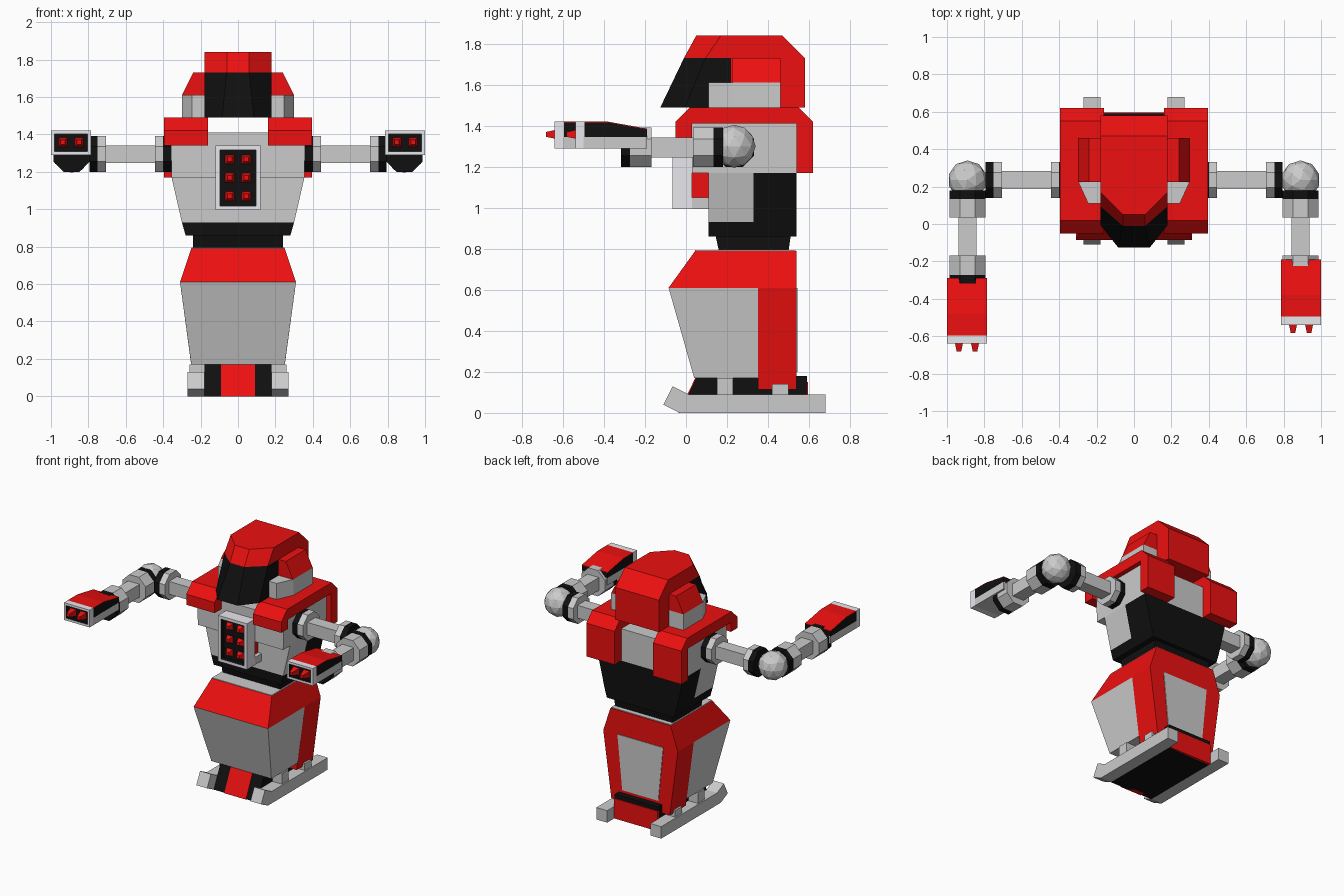
import bpy, bmesh, math
from mathutils import Vector

if "Cube" in bpy.data.objects:
    bpy.data.objects.remove(bpy.data.objects["Cube"])


def paint(name, rgb):
    m = bpy.data.materials.new(name)
    m.diffuse_color = (*rgb, 1)
    m.use_nodes = True
    m.node_tree.nodes["Principled BSDF"].inputs["Base Color"].default_value = m.diffuse_color
    return m


RED = paint("red", (0.85, 0.005, 0.005))
BLACK = paint("black", (0.005, 0.005, 0.005))


def finish(name, bm, mat=None, mirror=False):
    bmesh.ops.recalc_face_normals(bm, faces=bm.faces)
    me = bpy.data.meshes.new(name)
    bm.to_mesh(me)
    bm.free()
    ob = bpy.data.objects.new(name, me)
    bpy.context.collection.objects.link(ob)
    if mat:
        me.materials.append(mat)
    if mirror:
        ob.modifiers.new("mirror", 'MIRROR')
    return ob


def loft(name, rings, mat=None, mirror=False):
    """Skin a stack of equal rings and cap both ends."""
    bm = bmesh.new()
    vs = [[bm.verts.new(p) for p in r] for r in rings]
    n = len(rings[0])
    for a, b in zip(vs, vs[1:]):
        for i in range(n):
            j = (i + 1) % n
            bm.faces.new((a[i], a[j], b[j], b[i]))
    bm.faces.new(vs[0])
    bm.faces.new(vs[-1])
    return finish(name, bm, mat, mirror)


def prism(name, pts, a, b, axis='x', mat=None, mirror=False):
    """Extrude a profile: (y,z) along x, (x,z) along y, or (x,y) along z."""
    place = {'x': lambda p, t: (t, p[0], p[1]),
             'y': lambda p, t: (p[0], t, p[1]),
             'z': lambda p, t: (p[0], p[1], t)}[axis]
    return loft(name, [[place(p, t) for p in pts] for t in (a, b)], mat, mirror)


def rect(x0, x1, y0, y1):
    return [(x0, y0), (x1, y0), (x1, y1), (x0, y1)]


def box(name, x, y, z, mat=None, mirror=False):
    return prism(name, rect(*x, *y), *z, 'z', mat, mirror)


def tapered(name, levels, mat=None):
    """Stack of x-symmetric rectangles: (z, half width, front y, back y)."""
    return loft(name, [[(x, y, z) for x, y in rect(-w, w, f, b)] for z, w, f, b in levels], mat)


def octagon(u, v, r=0.097):
    k = r / math.cos(math.pi / 8)
    return [(u + k * math.cos(math.pi * (i + .5) / 4),
             v + k * math.sin(math.pi * (i + .5) / 4)) for i in range(8)]


def recessed_box(name, x, y, z, rim, depth):
    """Grey box whose front holds a sunken black panel."""
    ob = box(name, x, y, z)
    bm = bmesh.new()
    bm.from_mesh(ob.data)
    bm.faces.ensure_lookup_table()
    front = min(bm.faces, key=lambda f: f.calc_center_median().y)
    walls = []
    bmesh.ops.inset_region(bm, faces=[front], thickness=rim)
    ext = bmesh.ops.extrude_discrete_faces(bm, faces=[front])["faces"][0]
    bmesh.ops.translate(bm, verts=ext.verts, vec=(0, depth, 0))
    walls = {f for e in ext.edges for f in e.link_faces}
    ob.data.materials.append(paint("grey", (0.8, 0.8, 0.85)))
    ob.data.materials.append(BLACK)
    for f in walls:
        f.material_index = 1
    bm.to_mesh(ob.data)
    bm.free()


def stud(name, x, z, y0, y1):
    def sq(h, y):
        return [(x + p, y, z + q) for p, q in rect(-h, h, -h, h)]
    loft(name, [sq(.025, y0), sq(.012, y1)], RED)


# Skids and the block between them
prism("skid", [(.68, .09), (.68, 0), (-.03, 0), (-.11, .04), (-.065, .13), (.015, .09)],
      .18, .27, 'x', None, True)
prism("base_block", [(-.03, 0), (.05, .17), (.59, .18), (.59, 0)], -.18, .18, 'x', BLACK)
prism("base_front_stripe", [(-.036, 0), (.046, .172), (.06, .172), (0, 0)], -.09, .09, 'x', RED)
box("base_back_plate", (-.18, .18), (.58, .596), (0, .15), RED)
box("front_strut", (.17, .26), (.15, .23), (.08, .17), None, True)
box("rear_strut", (.17, .26), (.42, .50), (.08, .14), None, True)

# Flared lower body
tapered("skirt_front", [(.17, .25, .04, .35), (.61, .31, -.085, .35)])
tapered("skirt_rear", [(.115, .243, .35, .54), (.61, .31, .35, .54)], RED)
tapered("skirt_upper", [(.61, .31, -.085, .54), (.79, .25, .045, .54)], RED)
tapered("skirt_lid", [(.785, .25, .045, .535), (.795, .248, .045, .535)])
prism("skirt_back_panel", [(-.15, .2), (.15, .2), (.19, .61), (-.19, .61)], .53, .544, 'y')

# Waist and torso
tapered("waist", [(.79, .24, .16, .50), (.86, .24, .145, .51)], BLACK)
tapered("torso_belt", [(.86, .28, .11, .54), (.93, .3, .11, .54)], BLACK)
tapered("torso_front", [(.93, .3, .11, .33), (1.17, .355, .11, .33)])
tapered("torso_back", [(.93, .3, .33, .54), (1.17, .355, .33, .54)], BLACK)
tapered("chest", [(1.17, .355, .03, .54), (1.41, .36, .03, .54)])

# Shoulder pads hooked over the chest
prism("shoulder_pad", [(.62, 1.17), (.62, 1.42), (.55, 1.49), (.02, 1.49), (-.05, 1.42),
                       (-.05, 1.34), (.03, 1.34), (.03, 1.41), (.54, 1.41), (.54, 1.17)],
      .16, .395, 'x', RED, True)

# Chest launcher
recessed_box("chest_launcher", (-.12, .12), (-.065, .03), (.995, 1.34), .032, .035)
box("launcher_core", (-.09, .09), (.03, .11), (1.05, 1.17), RED)
box("launcher_bracket", (-.12, .12), (.03, .11), (.995, 1.05))
for x in (-.045, .045):
    for z in (1.07, 1.168, 1.266):
        stud("launcher_stud", x, z, -.03, -.062)


# Head: visor, helmet and ear covers
def head_ring(z, fx, front, side, back):
    return [(-.18, back, z), (-.18, side, z), (-fx, front, z),
            (fx, front, z), (.18, side, z), (.18, back, z)]


loft("visor", [head_ring(1.49, .085, -.125, -.005, .22), head_ring(1.73, .06, -.01, .095, .22)], BLACK)
loft("helmet_top", [head_ring(1.73, .06, -.01, .095, .58), head_ring(1.84, .06, .05, .17, .47)], RED)
box("helmet_back", (-.18, .18), (.22, .58), (1.49, 1.73), RED)
prism("ear_base", [(.17, .11), (.245, .11), (.30, .23), (.30, .46), (.17, .46)],
      1.49, 1.61, 'z', None, True)
prism("ear_cover", [(.17, 1.61), (.30, 1.61), (.24, 1.73), (.17, 1.73)], .225, .46, 'y', RED, True)

# Upper arms along x, forearms along -y
AX, AY, AZ = .89, .235, 1.295
arm_x = [("shoulder_collar", .35, .40, BLACK), ("shoulder_ring", .40, .445, None),
         ("elbow_ring", .705, .75, None), ("elbow_band", .75, .795, BLACK)]
for name, a, b, mat in arm_x:
    prism(name, octagon(AY, AZ), a, b, 'x', mat, True)
box("upper_arm", (.44, .71), (AY - .048, AY + .048), (1.246, 1.342), None, True)
arm_y = [("forearm_band", .135, .18, BLACK), ("forearm_ring", .035, .135, None),
         ("wrist_ring", -.272, -.168, None), ("wrist_band", -.318, -.272, BLACK)]
for name, a, b, mat in arm_y:
    prism(name, octagon(AX, AZ), a, b, 'y', mat, True)
box("forearm", (AX - .048, AX + .048), (-.17, .04), (1.246, 1.342), None, True)
bm = bmesh.new()
bmesh.ops.create_icosphere(bm, subdivisions=2, radius=.105)
bmesh.ops.translate(bm, verts=bm.verts, vec=Vector((AX, AY, 1.3)))
finish("elbow_ball", bm, None, True)

# Hand launchers: the left one sits further forward
for s, f in ((1, -.54), (-1, -.64)):
    c = s * .893
    x0, x1 = c - .107, c + .107
    box("hand_plate", (x0, x1), (f + .04, f + .35), (1.29, 1.345))
    recessed_box("hand_muzzle", (x0, x1), (f, f + .045), (1.29, 1.42), .025, .02)
    top = [(f + .045, 1.416), (f + .16, 1.416), (f + .35, 1.382)]
    prism("hand_body", [(f + .045, 1.345)] + top + [(f + .35, 1.345)], x0, x1, 'x', BLACK)
    prism("hand_cover", top + [(y, z + .004) for y, z in reversed(top)], x0, x1, 'x', RED)
    for dx in (-.043, .043):
        stud("hand_stud", c + dx, 1.358, f + .02, f - .042)
